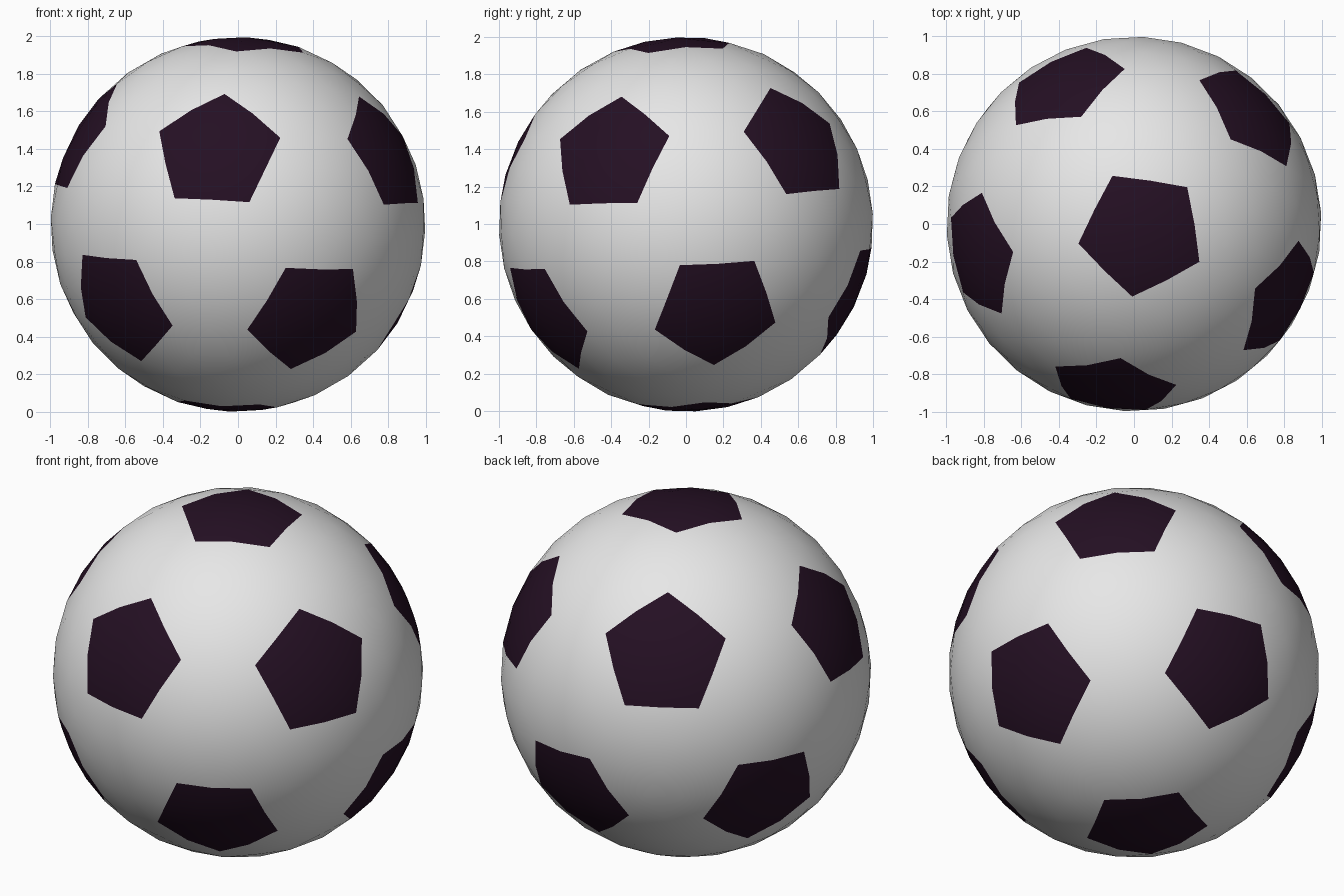
import bpy, bmesh, math
from mathutils import Vector, Matrix

if "Cube" in bpy.data.objects:
    bpy.data.objects.remove(bpy.data.objects["Cube"])

def material(name, col):
    m = bpy.data.materials.new(name)
    m.diffuse_color = (*col, 1)
    m.use_nodes = True
    m.node_tree.nodes["Principled BSDF"].inputs["Base Color"].default_value = m.diffuse_color
    return m

# Orientation: pentagon near the top, and the one on the front
top = Vector((0.045, -0.051, 0.998)).normalized()
front = Vector((-0.116, -0.907, 0.404))
side = (front - top * front.dot(top)).normalized()

# Twelve pentagon centres = icosahedron corners
centres = [top, -top]
for k in range(5):
    d = Matrix.Rotation(k * math.tau / 5, 3, top) @ side
    p = (top + 2 * d) / math.sqrt(5)
    centres += [p, -p]

bm = bmesh.new()
for c in centres:
    bm.verts.new(c)
bmesh.ops.convex_hull(bm, input=bm.verts[:])

def subdivide(cuts):
    bmesh.ops.subdivide_edges(bm, edges=bm.edges[:], cuts=cuts, use_grid_fill=True)
    for v in bm.verts:
        v.co.normalize()

# Cutting edges in thirds gives the pentagon / hexagon panel layout
subdivide(2)
for f in bm.faces:
    f.smooth = True
    if any(max(v.co.dot(c) for c in centres) > 0.9999 for v in f.verts):
        f.material_index = 1
subdivide(1)
bmesh.ops.recalc_face_normals(bm, faces=bm.faces[:])

# Rest the ball on the ground
low = min(v.co.z for v in bm.verts)
bmesh.ops.translate(bm, verts=bm.verts[:], vec=(0, 0, -low))
for f in bm.faces:
    f.smooth = True

mesh = bpy.data.meshes.new("ball")
bm.to_mesh(mesh)
bm.free()
mesh.materials.append(material("white panels", (0.8, 0.8, 0.8)))
mesh.materials.append(material("dark purple panels", (0.018, 0.005, 0.017)))
ball = bpy.data.objects.new("ball", mesh)
bpy.context.collection.objects.link(ball)
